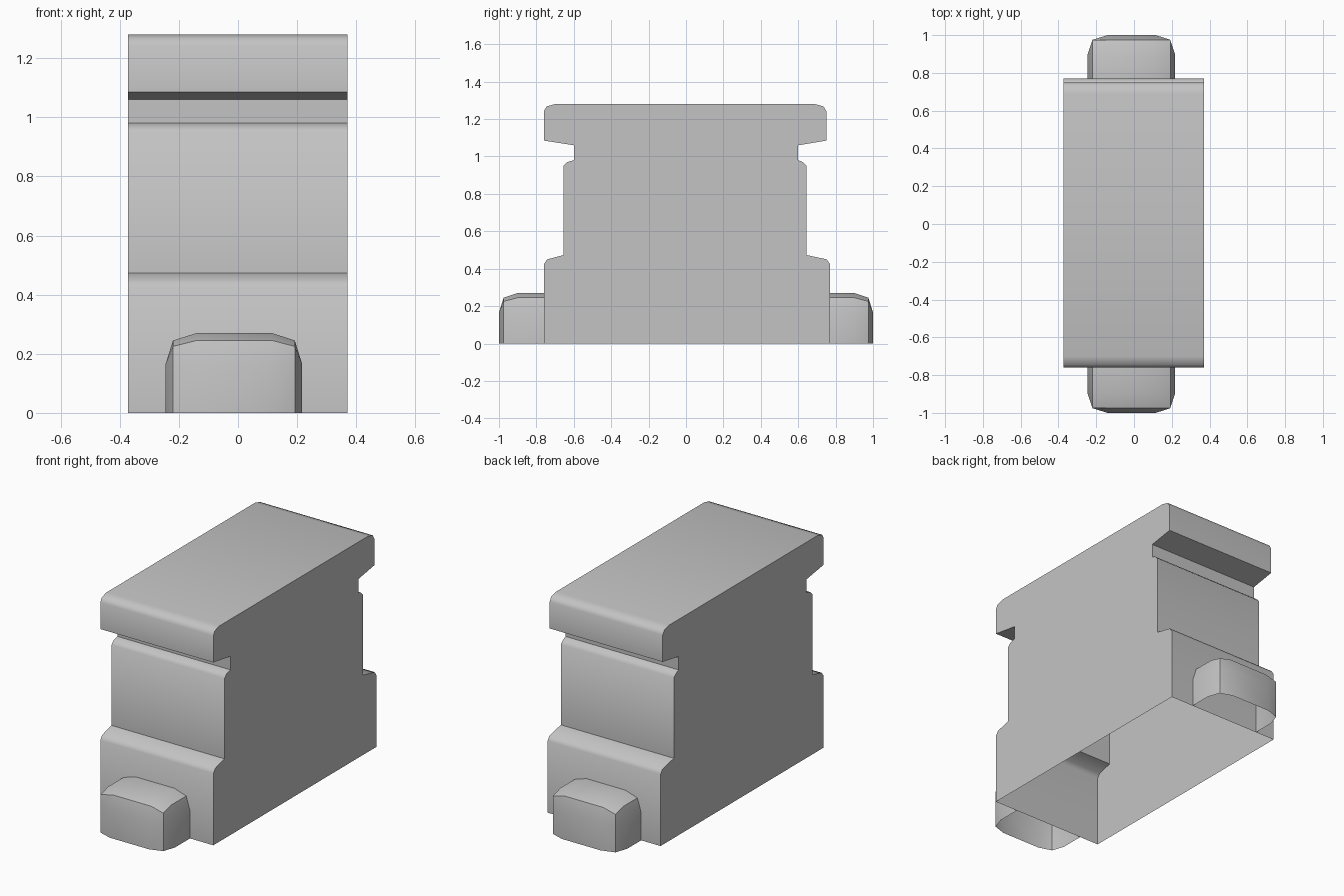
import bpy, bmesh, math

cube = bpy.data.objects.get("Cube")
if cube:
    bpy.data.objects.remove(cube, do_unlink=True)

GREY = (0.55, 0.55, 0.55, 1.0)
grey = bpy.data.materials.new("plain grey")
grey.use_nodes = True
grey.diffuse_color = GREY
grey.node_tree.nodes["Principled BSDF"].inputs["Base Color"].default_value = GREY


def finish(bm, name, angle):
    """Turn a bmesh into a smooth-shaded object with sharp edges."""
    bmesh.ops.recalc_face_normals(bm, faces=bm.faces)
    # open-bottomed shells: close temporarily is not needed, outward comes from the centre
    mesh = bpy.data.meshes.new(name)
    bm.to_mesh(mesh)
    bm.free()
    mesh.materials.append(grey)
    obj = bpy.data.objects.new(name, mesh)
    bpy.context.collection.objects.link(obj)
    bpy.ops.object.select_all(action="DESELECT")
    obj.select_set(True)
    bpy.context.view_layer.objects.active = obj
    bpy.ops.object.shade_smooth_by_angle(angle=math.radians(angle))
    return obj


# Body: a stepped side profile (y, z) pushed along x, open underneath
front_side = [(-.76, 0), (-.76, .425), (-.742, .45), (-.655, .473),
              (-.655, .95), (-.635, .97), (-.6, .98), (-.6, 1.06),
              (-.76, 1.085), (-.76, 1.243), (-.745, 1.268), (-.70, 1.28)]


def rear(y, z):
    """Mirror a front profile point; the rear steps sit slightly differently."""
    shift = .01 if z < .46 else -.01
    return (-y + (0 if abs(y) == .6 else shift), z)


profile = front_side + [rear(y, z) for y, z in reversed(front_side)]
bm = bmesh.new()
rings = [[bm.verts.new((x, y, z)) for y, z in profile] for x in (-.372, .37)]
for i in range(len(profile) - 1):
    bm.faces.new((rings[0][i], rings[0][i + 1], rings[1][i + 1], rings[1][i]))
for ring in rings:
    bm.faces.new(ring)
finish(bm, "body", 50)


# Buffers: box shells with bulging faces, open underneath and towards the body
def buffer(name, side, start):
    xs = (-.245, -.14, .115, .217)
    ys = (start, .9, 1.0)
    zs = (0, .165, .27)
    bm = bmesh.new()
    made = {}

    def vert(i, j, k):
        if (i, j, k) not in made:
            ends = (i in (0, 3)) + (j == 2) + (k == 2)
            pull = .025 if ends > 1 else 0
            x = xs[i] + (pull if i == 0 else -pull if i == 3 else 0)
            y = ys[j] - (pull if j == 2 else 0)
            z = zs[k] - (pull + (.02 if ends == 3 else 0) if k == 2 else 0)
            made[i, j, k] = bm.verts.new((x, side * y, z))
        return made[i, j, k]

    def quad(*corners):
        bm.faces.new([vert(*c) for c in corners])

    for a in range(3):
        for b in range(2):
            quad((a, 2, b), (a + 1, 2, b), (a + 1, 2, b + 1), (a, 2, b + 1))
            quad((a, b, 2), (a + 1, b, 2), (a + 1, b + 1, 2), (a, b + 1, 2))
    for i in (0, 3):
        for j in range(2):
            for k in range(2):
                quad((i, j, k), (i, j + 1, k), (i, j + 1, k + 1), (i, j, k + 1))
    return finish(bm, name, 40)


buffer("front_buffer", -1, .76)
buffer("rear_buffer", 1, .77)
